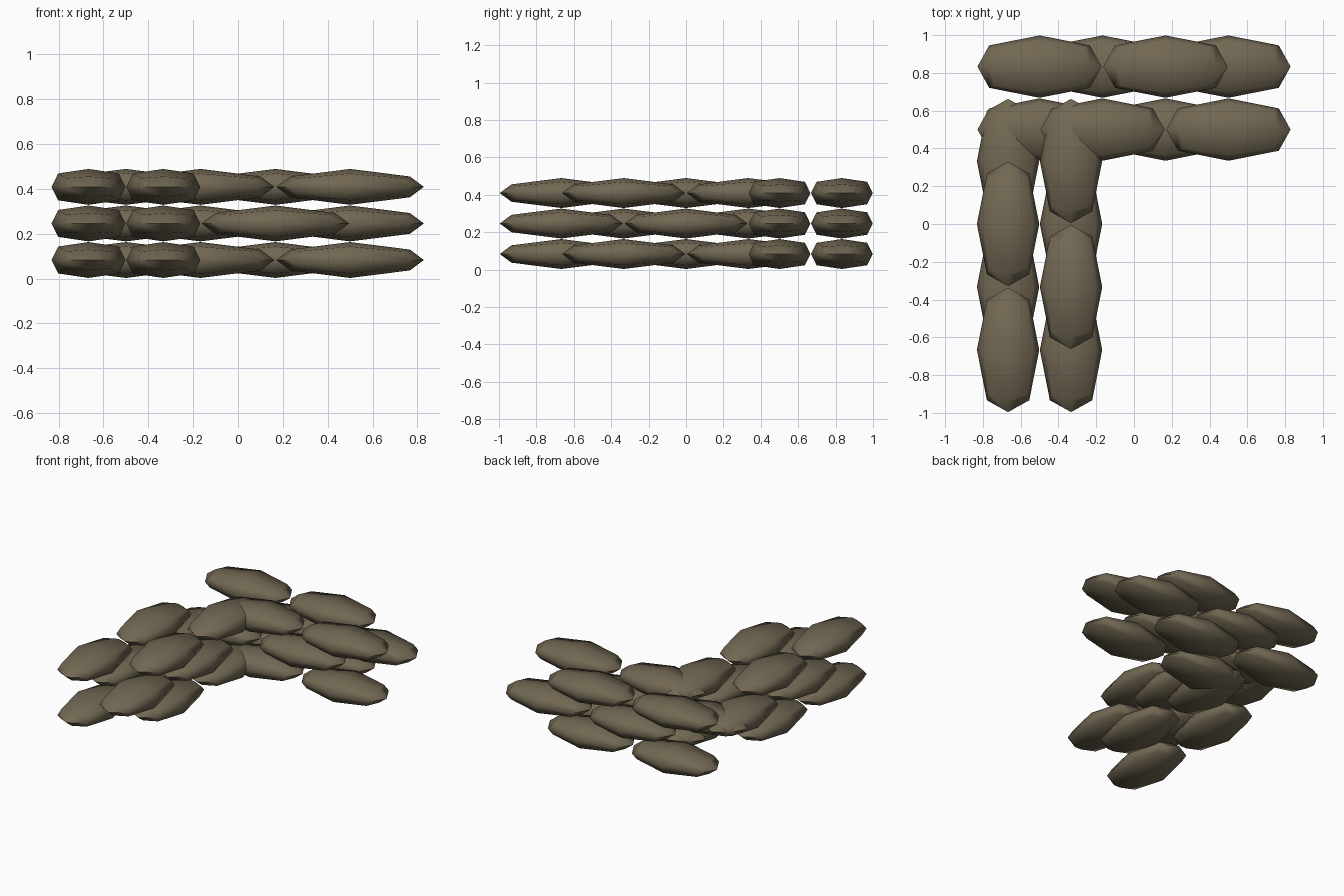
import bpy, bmesh, math
from mathutils import Vector

cube = bpy.data.objects.get("Cube")
if cube:
    bpy.data.objects.remove(cube, do_unlink=True)

# Canvas colour
canvas = bpy.data.materials.new("canvas_brown")
colour = (0.165, 0.135, 0.085, 1)
canvas.use_nodes = True
canvas.diffuse_color = colour
bsdf = canvas.node_tree.nodes["Principled BSDF"]
bsdf.inputs["Base Color"].default_value = colour
bsdf.inputs["Roughness"].default_value = 0.9

HALF = Vector((0.329, 0.165, 0.08))   # half length, width, height of a bag
CELL = 1 / 3                          # spacing of the stacking grid
LAYER = 0.163

# Pull-in of the vertices, by the axis that is zero (edges) or none (corners)
EDGE = {0: (0, 0.82, 0.75), 1: (0.81, 0, 0.58), 2: (0.81, 0.68, 0)}
CORNER = (0.72, 0.60, 0.48)


def bag_mesh():
    """Plump low-poly pillow: a once-subdivided cube with rounded edges."""
    bm = bmesh.new()
    bmesh.ops.create_cube(bm, size=2)
    bmesh.ops.subdivide_edges(bm, edges=bm.edges[:], cuts=1, use_grid_fill=True)
    for v in bm.verts:
        zero = [i for i in range(3) if abs(v.co[i]) < 0.1]
        if len(zero) == 1:
            scale = EDGE[zero[0]]
        elif not zero:
            scale = CORNER
        else:
            scale = (1, 1, 1)
        v.co = Vector([v.co[i] * scale[i] * HALF[i] for i in range(3)])
    mesh = bpy.data.meshes.new("sandbag")
    bm.to_mesh(mesh)
    bm.free()
    mesh.materials.append(canvas)
    return mesh


mesh = bag_mesh()


def add_bag(name, x, y, z, turn=0):
    ob = bpy.data.objects.new(name, mesh)
    ob.location = (x, y, z)
    ob.rotation_euler.z = turn
    bpy.context.collection.objects.link(ob)
    return ob


# Three courses, with the joints staggered between courses and rows
for course in range(3):
    z = 0.083 + course * LAYER
    for row in range(2):
        shift = CELL * ((course + row) % 2)
        for i in range(2):
            # back wing, along x
            bag = add_bag(f"back_sandbag_{course}_{row}_{i}",
                          -0.5 + 2 * CELL * i + shift, 2.5 * CELL - row * CELL, z)
            # side wing, along y
            add_bag(f"side_sandbag_{course}_{row}_{i}",
                    -2 * CELL + row * CELL, -2 * CELL + 2 * CELL * i + shift, z,
                    math.pi / 2)

# Soft shading on the shared mesh
bpy.ops.object.select_all(action="DESELECT")
bag.select_set(True)
bpy.context.view_layer.objects.active = bag
bpy.ops.object.shade_smooth_by_angle(angle=math.radians(75))
